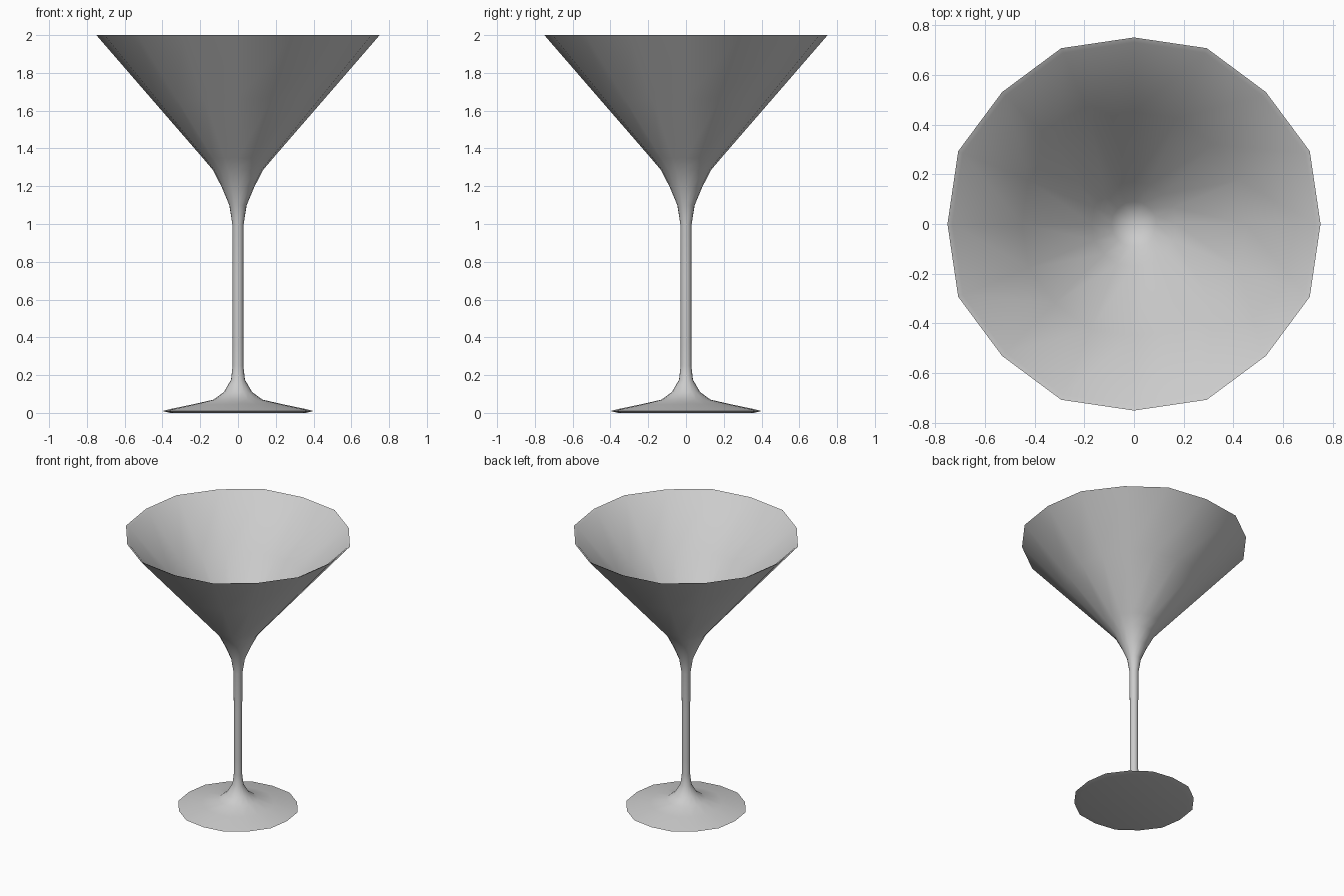
import bpy, bmesh, math

if "Cube" in bpy.data.objects:
    bpy.data.objects.remove(bpy.data.objects["Cube"])

SIDES = 16

# Half profile (radius, height): underside, foot, stem, bowl outside, rim, bowl inside
PROFILE = [
    (0.0, 0.005), (0.36, 0.0), (0.40, 0.01),
    (0.36, 0.02), (0.24, 0.045), (0.13, 0.07), (0.075, 0.11),
    (0.037, 0.175), (0.028, 0.25), (0.028, 0.37), (0.028, 0.72),
    (0.03, 1.0), (0.046, 1.10), (0.086, 1.195), (0.132, 1.285),
    (0.185, 1.348), (0.46, 1.665), (0.75, 2.0),
    (0.73, 1.99), (0.45, 1.675), (0.17, 1.358), (0.09, 1.275), (0.0, 1.21),
]


def lathe(name, profile):
    """Spin a profile round z; every other corner sits slightly further out."""
    bm = bmesh.new()
    rings = []
    for r, z in profile:
        if r == 0:
            rings.append([bm.verts.new((0, 0, z))] * SIDES)
            continue
        ring = []
        for i in range(SIDES):
            a = 2 * math.pi * i / SIDES
            rr = r * (1.02 if i % 2 else 1.0)
            ring.append(bm.verts.new((rr * math.cos(a), rr * math.sin(a), z)))
        rings.append(ring)
    for lo, hi in zip(rings, rings[1:]):
        for i in range(SIDES):
            j = (i + 1) % SIDES
            corners = list(dict.fromkeys([lo[i], lo[j], hi[j], hi[i]]))
            bm.faces.new(corners)
    bmesh.ops.recalc_face_normals(bm, faces=bm.faces)
    mesh = bpy.data.meshes.new(name)
    bm.to_mesh(mesh)
    bm.free()
    obj = bpy.data.objects.new(name, mesh)
    bpy.context.collection.objects.link(obj)
    return obj


# Cocktail glass, smooth with a sharp rim and foot edge
glass = lathe("cocktail_glass", PROFILE)
bpy.context.view_layer.objects.active = glass
glass.select_set(True)
bpy.ops.object.shade_smooth_by_angle(angle=math.radians(60))
